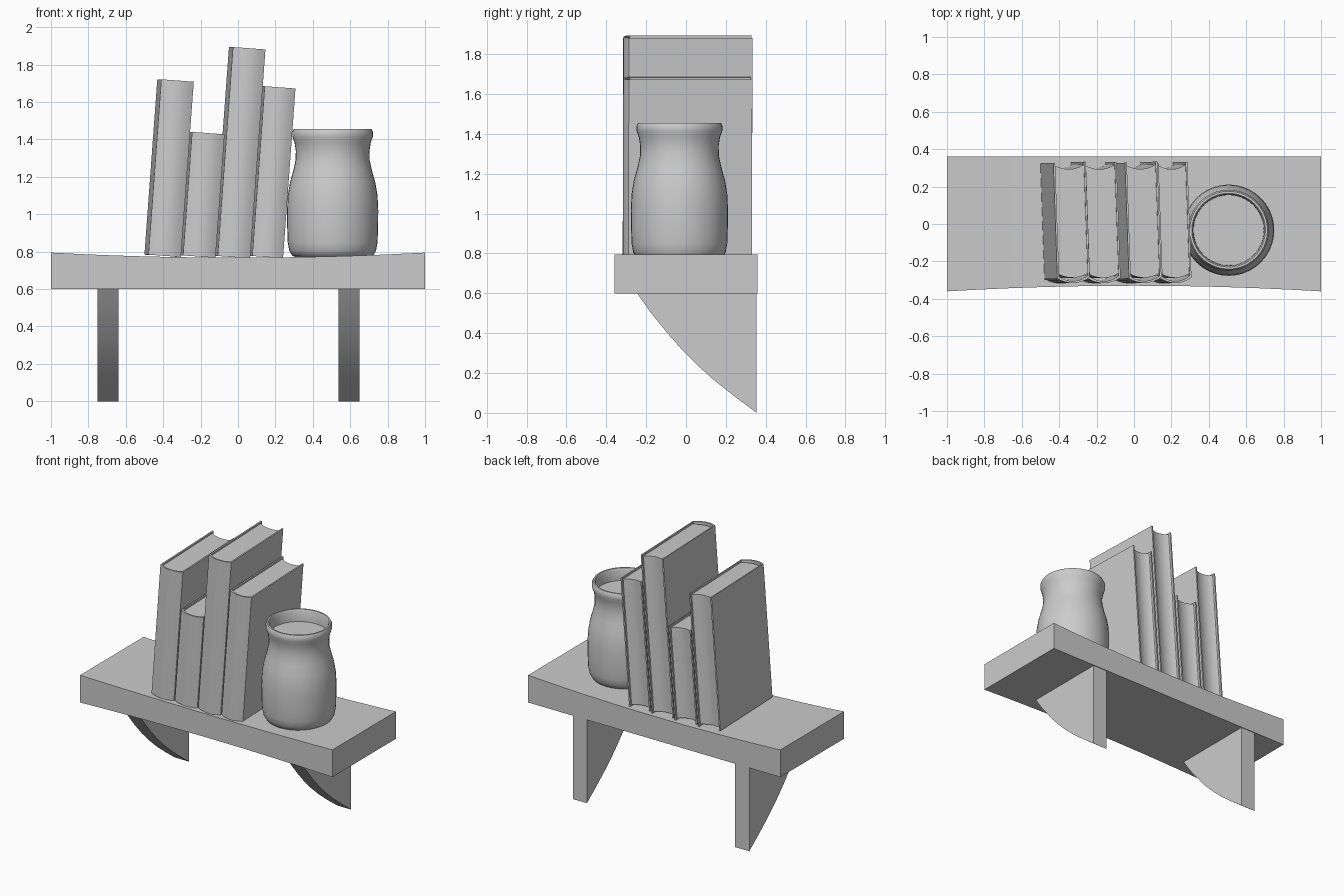
import bpy, bmesh, math
from mathutils import Matrix

if "Cube" in bpy.data.objects:
    bpy.data.objects.remove(bpy.data.objects["Cube"])


def finish(name, bm, smooth=None, matrix=None):
    bmesh.ops.recalc_face_normals(bm, faces=bm.faces[:])
    me = bpy.data.meshes.new(name)
    bm.to_mesh(me)
    bm.free()
    ob = bpy.data.objects.new(name, me)
    bpy.context.collection.objects.link(ob)
    if matrix is not None:
        ob.matrix_world = matrix
    if smooth:
        bpy.ops.object.select_all(action='DESELECT')
        ob.select_set(True)
        bpy.context.view_layer.objects.active = ob
        bpy.ops.object.shade_smooth_by_angle(angle=math.radians(smooth))
    return ob


def prism(name, outline, extrude, smooth=None, matrix=None):
    """Extrude a closed outline of 3D points along a vector."""
    bm = bmesh.new()
    face = bm.faces.new([bm.verts.new(p) for p in outline])
    res = bmesh.ops.extrude_face_region(bm, geom=[face])
    verts = [g for g in res['geom'] if isinstance(g, bmesh.types.BMVert)]
    bmesh.ops.translate(bm, verts=verts, vec=extrude)
    return finish(name, bm, smooth, matrix)


# Shelf board: sagging top and slightly bowed front
bm = bmesh.new()
rings = []
N = 12
for i in range(N + 1):
    x = -1 + 2 * i / N
    bow = 1 - x * x
    front, top = -0.36 + 0.03 * bow, 0.795 - 0.027 * bow
    rings.append([bm.verts.new((x, y, z)) for y, z in
                  ((front, 0.6), (0.36, 0.6), (0.36, top), (front, top))])
for a, b in zip(rings, rings[1:]):
    for k in range(4):
        bm.faces.new((a[k], a[(k + 1) % 4], b[(k + 1) % 4], b[k]))
bm.faces.new(rings[0])
bm.faces.new(rings[-1])
finish("shelf_board", bm, 30)

# Curved wall brackets
curve = [(-0.245, 0.6), (-0.18, 0.507), (-0.1, 0.408), (-0.02, 0.317),
         (0.06, 0.237), (0.15, 0.157), (0.25, 0.078), (0.355, 0.0)]
for side, x in (("left", -0.75), ("right", 0.537)):
    prism(side + "_bracket", [(x, y, z) for y, z in curve + [(0.355, 0.605)]],
          (0.112, 0, 0), 25)


# Books: rounded cover wrapped around a recessed page block
def arc(x0, x1, y, depth, n=8):
    return [(x0 + (x1 - x0) * i / n, y - depth * (1 - (2 * i / n - 1) ** 2))
            for i in range(n + 1)]


def book(name, x, z, w, h):
    m = (Matrix.Translation((x, 0, z)) @ Matrix.Rotation(math.radians(2), 4, 'Z')
         @ Matrix.Rotation(math.radians(4.2), 4, 'Y'))
    t = 0.01
    back, hinge = 0.325, -0.295
    cover = ([(0, back)] + arc(0, w, hinge, 0.026) + [(w, back), (w - t, back)]
             + arc(w - t, t, hinge + t, 0.026) + [(t, back)])
    prism(name + "_cover", [(px, py, 0) for px, py in cover], (0, 0, h), 30, m)
    pages = arc(t, w - t, hinge + 0.022, 0.02) + arc(w - t, t, 0.31, 0.022)
    prism(name + "_pages", [(px, py, 0.012) for px, py in pages],
          (0, 0, h - 0.024), 30, m)


for i, (z, w, h) in enumerate([(0.784, 0.174, 0.94), (0.780, 0.174, 0.662),
                               (0.777, 0.174, 1.12), (0.777, 0.165, 0.91)]):
    book("book_%d" % (i + 1), -0.489 + 0.185 * i, z, w, h)

# Jar with flared rim and a contents surface just below it
profile = [(0, 0.768), (0.19, 0.768), (0.215, 0.778), (0.232, 0.805), (0.24, 0.85),
           (0.243, 0.93), (0.244, 1.02), (0.24, 1.1), (0.228, 1.17),
           (0.21, 1.235), (0.198, 1.29), (0.197, 1.34), (0.204, 1.385),
           (0.215, 1.415), (0.216, 1.44), (0.208, 1.455), (0.197, 1.455),
           (0.19, 1.44), (0.188, 1.37), (0, 1.37)]
bm = bmesh.new()
verts = [bm.verts.new((r, 0, z)) for r, z in profile]
edges = [bm.edges.new(p) for p in zip(verts, verts[1:])]
bmesh.ops.spin(bm, geom=verts + edges, cent=(0, 0, 0), axis=(0, 0, 1),
               angle=math.tau, steps=40, use_duplicate=False)
bmesh.ops.remove_doubles(bm, verts=bm.verts[:], dist=0.0005)
finish("jar", bm, 40, Matrix.Translation((0.506, -0.033, 0)))
